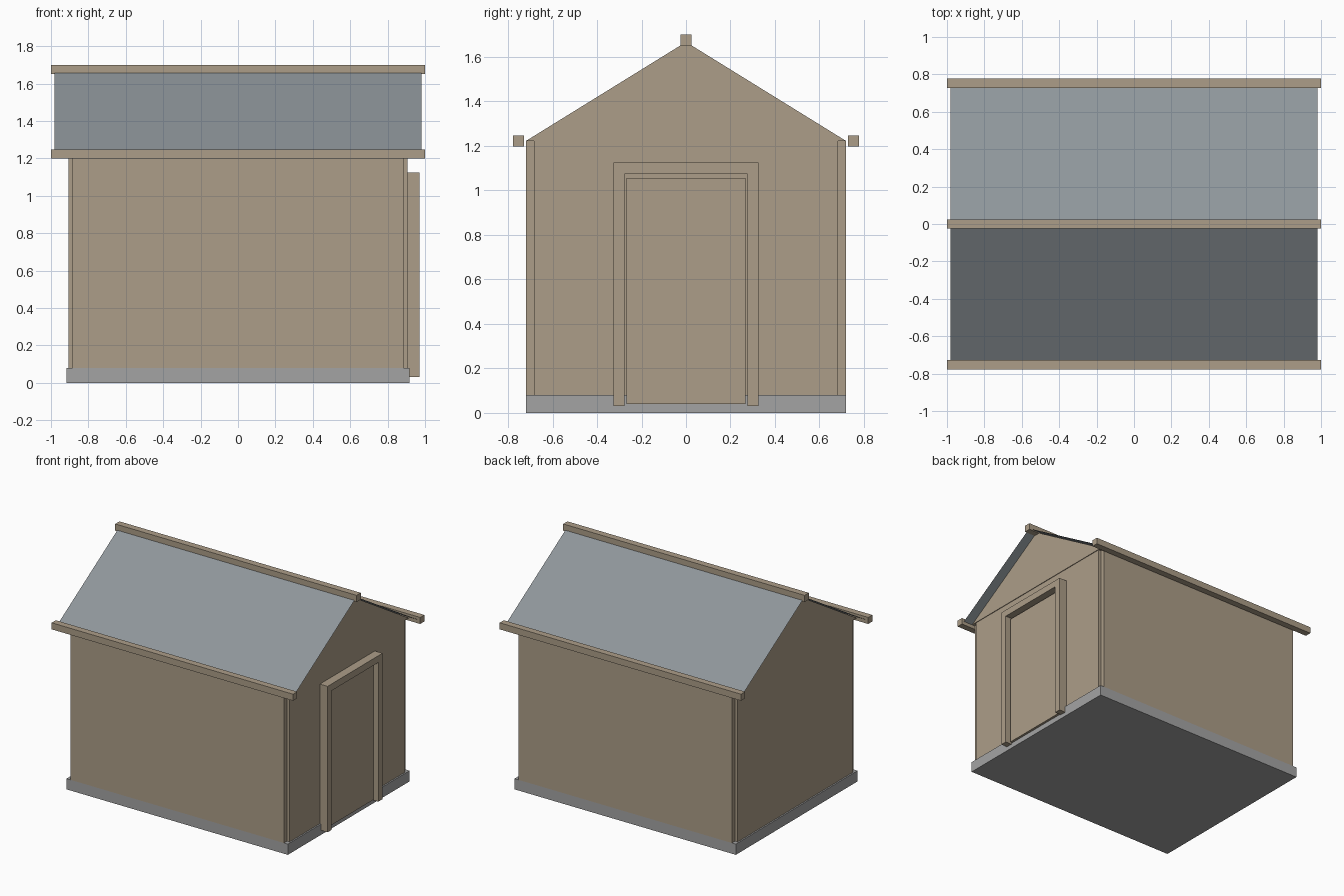
import bpy
import bmesh
from mathutils import Matrix

cube = bpy.data.objects.get("Cube")
if cube:
    bpy.data.objects.remove(cube, do_unlink=True)


def material(name, *rgb):
    """Flat material from 0-255 display colour, stored as linear values."""
    colour = [((c / 255 + 0.055) / 1.055) ** 2.4 for c in rgb] + [1]
    mat = bpy.data.materials.new(name)
    mat.use_nodes = True
    mat.diffuse_color = colour
    mat.node_tree.nodes["Principled BSDF"].inputs["Base Color"].default_value = colour
    return mat


timber = material("tan timber", 172, 157, 136)
concrete = material("grey concrete", 164, 164, 164)
roofing = material("blue grey roofing", 143, 150, 155)


def finish(name, bm, mat):
    mesh = bpy.data.meshes.new(name)
    bm.to_mesh(mesh)
    bm.free()
    mesh.materials.append(mat)
    obj = bpy.data.objects.new(name, mesh)
    bpy.context.collection.objects.link(obj)
    return obj


def box(name, x, y, z, mat=timber):
    """Box from (min, max) ranges on each axis."""
    bm = bmesh.new()
    centre = [sum(r) / 2 for r in (x, y, z)]
    size = [r[1] - r[0] for r in (x, y, z)]
    bmesh.ops.create_cube(bm, size=1, matrix=Matrix.Translation(centre) @ Matrix.Diagonal((*size, 1)))
    return finish(name, bm, mat)


def span(half):
    return (-half, half)


def sided(sign, inner, outer):
    return tuple(sorted((sign * inner, sign * outer)))


WALL_Y, BASE_TOP, EAVE, RIDGE = 0.72, 0.08, 1.222, 1.673

# Foundation slab
box("foundation", span(0.917), span(WALL_Y), (0, BASE_TOP), concrete)

# Walls, leaving small notches at the corners
for sign, side in ((-1, "front"), (1, "back")):
    box(side + "_wall", span(0.885), sided(sign, 0.684, WALL_Y), (BASE_TOP, EAVE))
for sign, side in ((-1, "right"), (1, "left")):
    box(side + "_wall", sided(sign, 0.86, 0.906), span(0.684), (BASE_TOP, EAVE))

    # Triangular gable above each end wall
    bm = bmesh.new()
    near, far = sided(sign, 0.87, 0.911)
    face = bm.faces.new([bm.verts.new((near, y, z)) for y, z in
                         ((-WALL_Y, EAVE), (WALL_Y, EAVE), (0, RIDGE - 0.006))])
    new = bmesh.ops.extrude_face_region(bm, geom=[face])["geom"]
    bmesh.ops.translate(bm, vec=(far - near, 0, 0),
                        verts=[v for v in new if isinstance(v, bmesh.types.BMVert)])
    bmesh.ops.recalc_face_normals(bm, faces=bm.faces)
    finish(side + "_gable", bm, timber)

# Thin sheet roof, folded along the ridge
bm = bmesh.new()
rows = [[bm.verts.new((x, y, z)) for x in span(0.982)]
        for y, z in ((-0.73, EAVE + 0.002), (0, RIDGE), (0.73, EAVE + 0.002))]
for a, b in zip(rows, rows[1:]):
    bm.faces.new((a[0], a[1], b[1], b[0]))
finish("roof", bm, roofing)

# Ridge and eave beams
box("ridge_beam", span(1), span(0.025), (1.65, 1.70))
for sign, side in ((-1, "front"), (1, "back")):
    box(side + "_eave_beam", span(1), sided(sign, 0.728, 0.777), (1.198, 1.247))

# Door and its frame
box("door", (0.90, 0.935), span(0.267), (0.04, 1.056))
for sign, side in ((-1, "front"), (1, "back")):
    box(side + "_door_jamb", (0.90, 0.97), sided(sign, 0.276, 0.325), (0.032, 1.074))
box("door_lintel", (0.90, 0.97), span(0.325), (1.074, 1.125))
